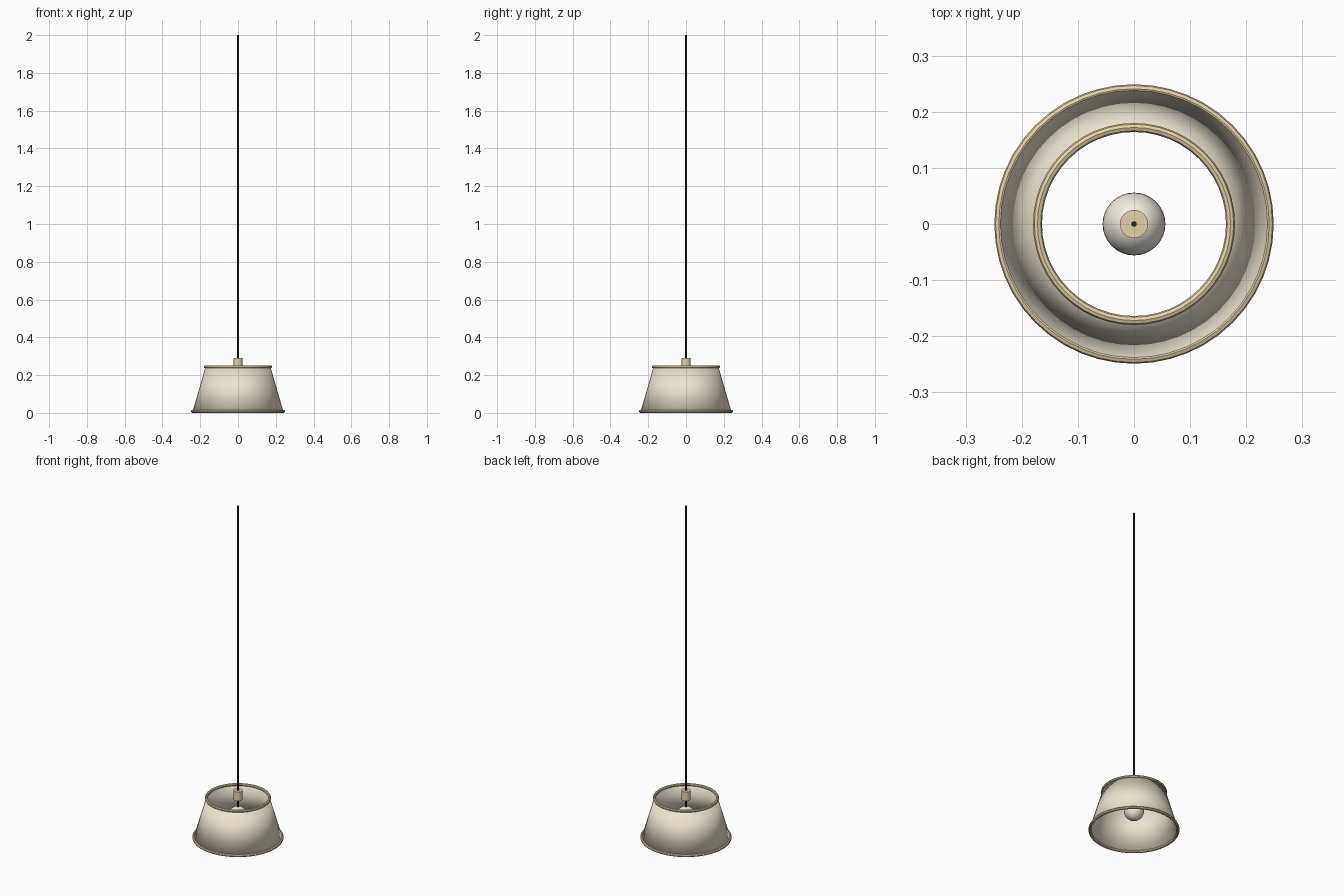
import bpy, math

if "Cube" in bpy.data.objects:
    bpy.data.objects.remove(bpy.data.objects["Cube"])


def material(name, rgb):
    m = bpy.data.materials.new(name)
    m.diffuse_color = (*rgb, 1)
    m.use_nodes = True
    m.node_tree.nodes["Principled BSDF"].inputs["Base Color"].default_value = m.diffuse_color
    return m


linen = material("linen", (0.84, 0.77, 0.63))
brass = material("brass", (0.80, 0.65, 0.40))
black = material("black", (0.02, 0.02, 0.02))
glass = material("glass", (0.90, 0.85, 0.75))


def finish(name, mat, angle=35):
    ob = bpy.context.object
    ob.name = name
    ob.data.materials.append(mat)
    bpy.ops.object.shade_smooth_by_angle(angle=math.radians(angle))
    return ob


def cylinder(name, r, z0, z1, mat, sides):
    bpy.ops.mesh.primitive_cylinder_add(vertices=sides, radius=r, depth=z1 - z0,
                                        location=(0, 0, (z0 + z1) / 2))
    return finish(name, mat)


# Tapered open shade with a thin wall
bpy.ops.mesh.primitive_cone_add(vertices=48, radius1=0.240, radius2=0.172, depth=0.236,
                                end_fill_type='NOTHING', location=(0, 0, 0.126))
shade = finish("lamp_shade", linen)
wall = shade.modifiers.new("wall", 'SOLIDIFY')
wall.thickness = 0.004
wall.offset = -1

# Rolled rims at both ends of the shade
for name, r, z in (("bottom_rim", 0.241, 0.008), ("top_rim", 0.172, 0.244)):
    bpy.ops.mesh.primitive_torus_add(major_segments=48, minor_segments=8,
                                     major_radius=r, minor_radius=0.008, location=(0, 0, z))
    finish(name, brass)

# Bulb, socket and hanging cord
bpy.ops.mesh.primitive_uv_sphere_add(segments=32, ring_count=16, radius=0.056,
                                     location=(0, 0, 0.13))
bulb = finish("bulb", glass)
bulb.scale.z = 1.08
cylinder("socket", 0.025, 0.235, 0.29, brass, 24)
cylinder("cord", 0.005, 0.18, 2.0, black, 12)
